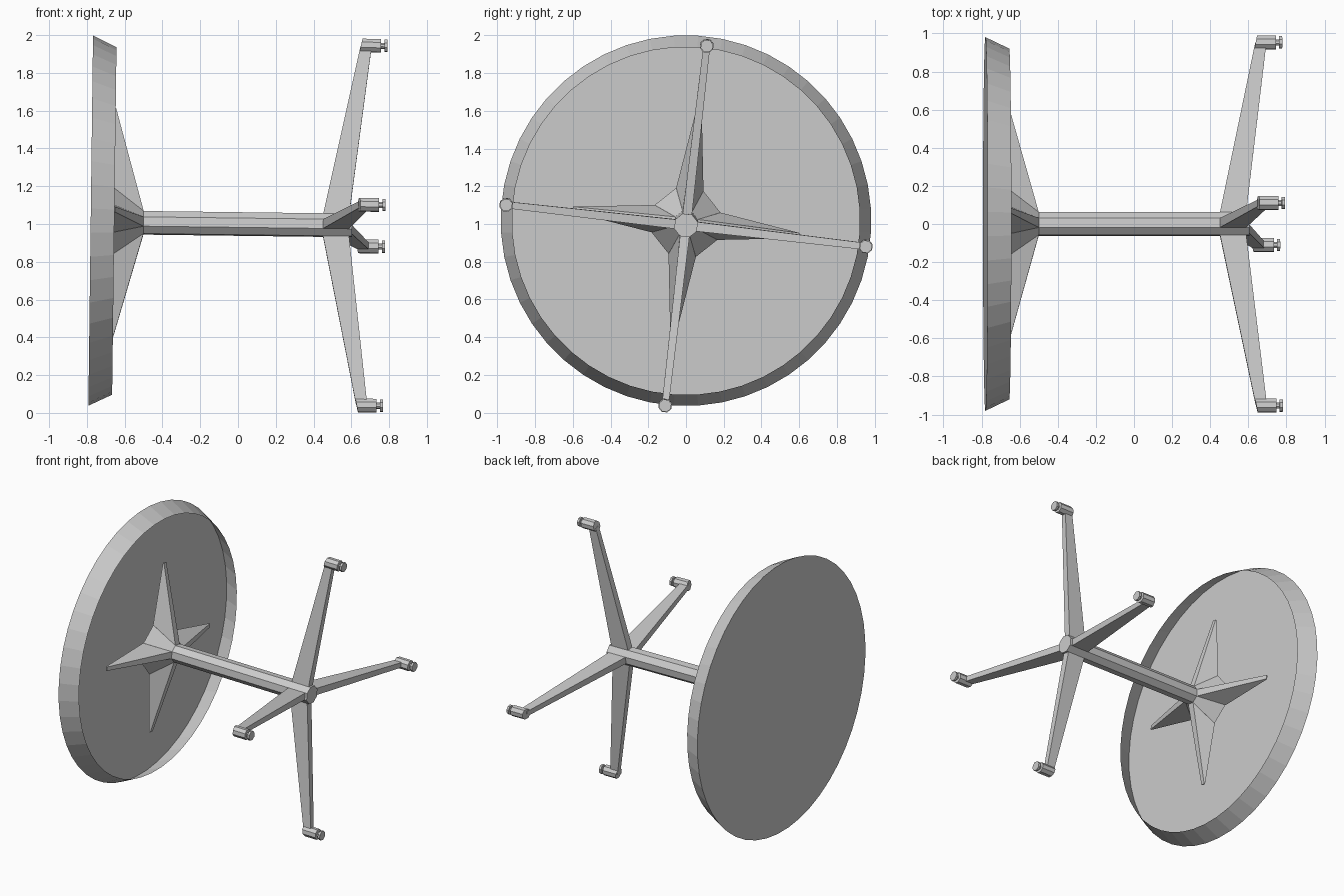
import bpy, bmesh
from math import sin, cos, pi, radians
from mathutils import Matrix, Vector

cube = bpy.data.objects.get("Cube")
if cube:
    bpy.data.objects.remove(cube, do_unlink=True)

grey = bpy.data.materials.new("light_grey")
grey.use_nodes = True
colour = (0.6, 0.6, 0.6, 1)
grey.diffuse_color = colour
grey.node_tree.nodes["Principled BSDF"].inputs["Base Color"].default_value = colour

# The table lies on its side: its axis runs along x, with a slight dip and spin
TILT = Matrix.Translation((0, 0, 1.0)) @ Matrix.Rotation(radians(0.72), 4, 'Y')
SPIN = radians(-6.6)


def ring(x, radius, sides, r0=0.0, slope=0.0):
    """Polygon across the axis, centred r0 out along local z; slope shears it in x."""
    pts = []
    for i in range(sides):
        a = 2 * pi * (i + 0.5) / sides
        dz = radius * cos(a)
        pts.append(Vector((x + slope * dz, radius * sin(a), r0 + dz)))
    return pts


def loft(name, rings, turn=0.0, open_end=False):
    """Skin a row of matching rings, cap the ends, spin about the axis."""
    bm = bmesh.new()
    rows = [[bm.verts.new(p) for p in r] for r in rings]
    n = len(rows[0])
    for a, b in zip(rows, rows[1:]):
        for i in range(n):
            j = (i + 1) % n
            bm.faces.new((a[i], a[j], b[j], b[i]))
    bm.faces.new(rows[0])
    if not open_end:
        bm.faces.new(rows[-1])
    bmesh.ops.recalc_face_normals(bm, faces=bm.faces)
    bm.transform(TILT @ Matrix.Rotation(SPIN + turn, 4, 'X'))
    mesh = bpy.data.meshes.new(name)
    bm.to_mesh(mesh)
    bm.free()
    mesh.materials.append(grey)
    obj = bpy.data.objects.new(name, mesh)
    bpy.context.collection.objects.link(obj)


def quad(x0, x1, r0, r1, w0, w1):
    """Four corners: (x0, r0) edge of half width w0, (x1, r1) edge of w1."""
    return [Vector(p) for p in ((x0, w0, r0), (x0, -w0, r0), (x1, -w1, r1), (x1, w1, r1))]


# Round top: a shell with an undercut rim, open underneath
loft("table_top", [ring(-0.780, 0.982, 48, 0.008), ring(-0.655, 0.922, 48, 0.008)],
     -SPIN, open_end=True)

# Eight-sided column and its flared collar under the top
loft("column", [ring(-0.51, 0.065, 8), ring(0.605, 0.065, 8)])
loft("collar", [ring(-0.658, 0.19, 8), ring(-0.5, 0.065, 8)])

for k, side in enumerate(("upper", "rear", "lower", "front")):
    turn = -k * pi / 2
    # Tapered, blunt-ended bracing rib under the top
    loft(side + "_rib", [quad(-0.5, -0.66, 0.06, 0.175, 0.025, 0.073),
                         quad(-0.652, -0.66, 0.605, 0.605, 0.014, 0.014)], turn)
    # Tapered leg
    loft(side + "_leg", [quad(0.45, 0.588, 0.055, 0.055, 0.025, 0.025),
                         quad(0.637, 0.696, 0.955, 0.955, 0.018, 0.018)], turn)
    # Foot block with a slanted back, and its levelling glide
    r = 0.959
    loft(side + "_foot", [ring(0.640, 0.038, 8, r, 0.209), ring(0.746, 0.038, 8, r)], turn)
    loft(side + "_glide", [ring(0.738, 0.017, 8, r), ring(0.763, 0.017, 8, r),
                           ring(0.763, 0.034, 8, r), ring(0.779, 0.034, 8, r)], turn)
